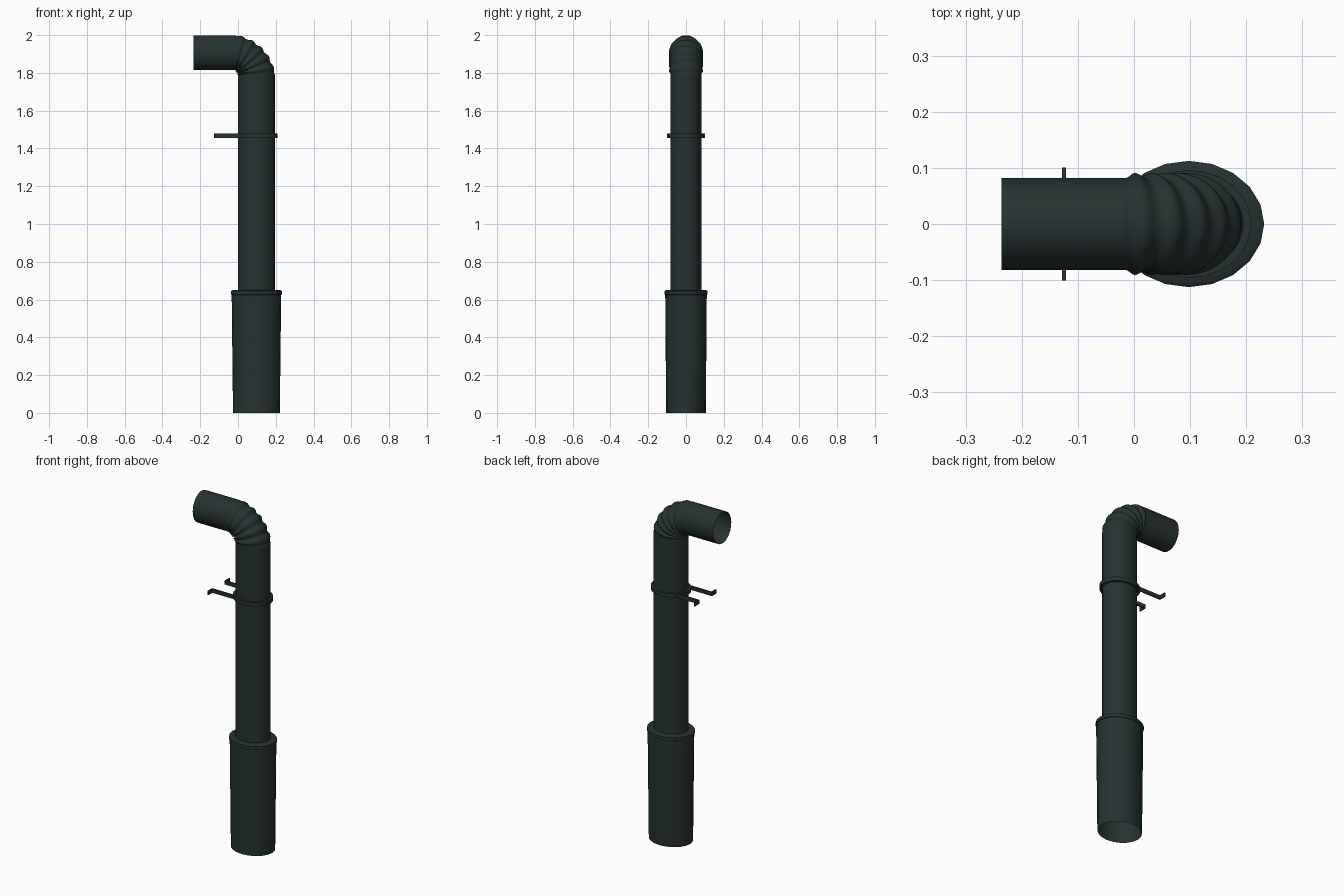
import bpy, bmesh, math
from mathutils import Vector

if "Cube" in bpy.data.objects:
    bpy.data.objects.remove(bpy.data.objects["Cube"])

mat = bpy.data.materials.new("dark green grey")
mat.diffuse_color = (0.0195, 0.032, 0.031, 1)
mat.use_nodes = True
mat.node_tree.nodes["Principled BSDF"].inputs["Base Color"].default_value = mat.diffuse_color
CX = 0.0975          # x centre of the upright pipe


def finish(name, bm, normals=True):
    if normals:
        bmesh.ops.recalc_face_normals(bm, faces=bm.faces)
    me = bpy.data.meshes.new(name)
    bm.to_mesh(me)
    bm.free()
    me.materials.append(mat)
    ob = bpy.data.objects.new(name, me)
    bpy.context.collection.objects.link(ob)
    bpy.ops.object.select_all(action='DESELECT')
    ob.select_set(True)
    bpy.context.view_layer.objects.active = ob
    bpy.ops.object.shade_smooth_by_angle(angle=math.radians(40))
    return ob


def loft(name, rings, n, closed=False):
    """rings: (centre, in-plane axis, semi-axis along it, semi-axis along y)"""
    bm = bmesh.new()
    rows = []
    for c, u, a, b in rings:
        rows.append([bm.verts.new(Vector(c) + Vector(u) * a * math.cos(t) + Vector((0, b * math.sin(t), 0)))
                     for t in (2 * math.pi * i / n for i in range(n))])
    pairs = list(zip(rows, rows[1:]))
    if closed:
        pairs.append((rows[-1], rows[0]))
    for r0, r1 in pairs:
        for i in range(n):
            j = (i + 1) % n
            bm.faces.new((r0[i], r0[j], r1[j], r1[i]))
    # outward winding for open tubes
    if not closed:
        bm.normal_update()
        f = bm.faces[:][0]
        if f.normal.dot(f.calc_center_median() - Vector(rings[0][0])) < 0:
            bmesh.ops.reverse_faces(bm, faces=bm.faces)
    return finish(name, bm, closed)


def upright(profile):
    return [((CX, 0, z), (1, 0, 0), a, b) for z, a, b in profile]


# tapered ground sleeve with lip, open at the bottom
loft("ground_sleeve", upright([
    (0.0, 0.124, 0.105), (0.625, 0.131, 0.110), (0.627, 0.1345, 0.1125),
    (0.645, 0.1345, 0.1125), (0.65, 0.126, 0.106), (0.65, 0.097, 0.082)]), 20)

# upright pipe
loft("upright_pipe", upright([(0.65, CX, 0.082), (1.79, CX, 0.082)]), 32)

# corrugated elbow: five ridges along a quarter turn
BX, BZ, R = -0.02, 1.79, 0.1175
rings = []
STEPS = 60
for i in range(STEPS + 1):
    deg = 90 * (1 - i / STEPS)            # measured from vertical
    t = math.radians(deg)
    u = Vector((math.sin(t), 0, math.cos(t)))
    base = 0.0915 + 0.006 * deg / 90
    w = 0.0
    if 2.5 <= deg <= 87.5:
        w = 0.5 - 0.5 * math.cos(2 * math.pi * (deg - 2.5) / 17)
    dip = math.sin(2 * t)
    r = R - 0.008 * dip
    rings.append((Vector((BX, 0, BZ)) + u * r, u,
                  base - 0.007 * min(1, 3 * dip) + 0.009 * w, 0.082 + 0.009 * w))
loft("corrugated_elbow", rings, 32)

# outlet pipe, open at its end
loft("outlet_pipe", [((BX, 0, BZ + R), (0, 0, 1), 0.0915, 0.082),
                     ((-0.236, 0, BZ + R), (0, 0, 1), 0.0915, 0.082)], 32)

# clamp ring round the pipe
loft("clamp_ring", upright([(1.456, 0.096, 0.081), (1.456, 0.112, 0.096),
                            (1.479, 0.112, 0.096), (1.479, 0.096, 0.081)]), 24, True)


def box(name, lo, hi):
    bm = bmesh.new()
    bmesh.ops.create_cube(bm, size=1)
    for v in bm.verts:
        v.co = Vector([(l + h) / 2 + c * (h - l) for l, h, c in zip(lo, hi, v.co)])
    return finish(name, bm)


# wall bracket arms with outward feet
for side, s in (("front", -1), ("back", 1)):
    y = sorted((s * 0.058, s * 0.065))
    box(side + "_bracket_arm", (-0.127, y[0], 1.456), (0.03, y[1], 1.479))
    y = sorted((s * 0.058, s * 0.101))
    box(side + "_bracket_foot", (-0.128, y[0], 1.456), (-0.121, y[1], 1.479))
